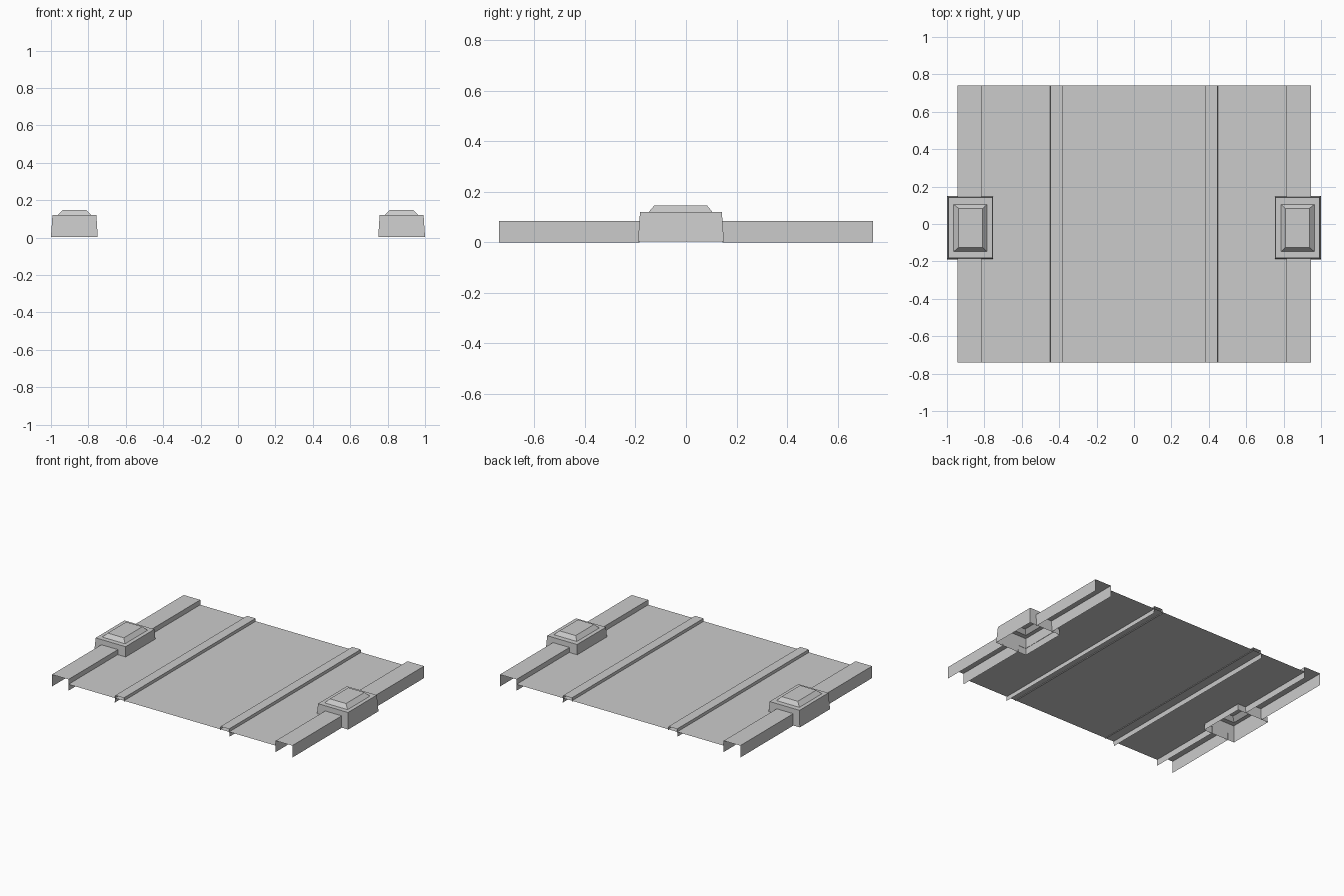
import bpy

cube = bpy.data.objects.get("Cube")
if cube:
    bpy.data.objects.remove(cube, do_unlink=True)

grey = bpy.data.materials.new("plain grey")
grey.use_nodes = True
COLOUR = (0.6, 0.6, 0.6, 1)
grey.diffuse_color = COLOUR
grey.node_tree.nodes["Principled BSDF"].inputs["Base Color"].default_value = COLOUR

BACK = 0.74                    # half length of the deck
BOX_Y = (-0.185, 0.145)        # stretch covered by the housings
FLOOR_Z, CURB_Z, RIB_Z = 0.05, 0.085, 0.07


def add_mesh(name, verts, faces):
    mesh = bpy.data.meshes.new(name)
    mesh.from_pydata(verts, [], faces)
    mesh.materials.append(grey)
    obj = bpy.data.objects.new(name, mesh)
    bpy.context.collection.objects.link(obj)
    return obj


def sheet(name, profile, y0=-BACK, y1=BACK):
    """Thin folded sheet: an open x-z profile swept along y."""
    n = len(profile)
    verts = [(x, y, z) for y in (y0, y1) for x, z in profile]
    faces = [(i, i + 1, n + i + 1, n + i) for i in range(n - 1)]
    return add_mesh(name, verts, faces)


def housing(name, rings):
    """Open-bottomed stepped cover lofted through rectangles (x0, x1, y0, y1, z)."""
    verts, faces = [], []
    for x0, x1, y0, y1, z in rings:
        verts += [(x0, y0, z), (x1, y0, z), (x1, y1, z), (x0, y1, z)]
    for r in range(len(rings) - 1):
        for i in range(4):
            j = (i + 1) % 4
            faces.append((4 * r + i, 4 * r + j, 4 * r + 4 + j, 4 * r + 4 + i))
    top = 4 * len(rings) - 4
    faces.append(tuple(range(top, top + 4)))
    return add_mesh(name, verts, faces)


# Deck panels, narrowed where the housings sit
for label, y0, y1, half in (("front", -BACK, BOX_Y[0], 0.815),
                            ("middle", *BOX_Y, 0.755),
                            ("back", BOX_Y[1], BACK, 0.815)):
    sheet(f"{label}_deck", [(-half, FLOOR_Z), (half, FLOOR_Z)], y0, y1)

for side, s in (("left", 1), ("right", -1)):
    # Raised edge channels, broken by the housing
    curb = [(s * 0.945, 0), (s * 0.945, CURB_Z), (s * 0.815, CURB_Z), (s * 0.815, 0.005)]
    sheet(f"{side}_front_curb", curb, -BACK, BOX_Y[0])
    sheet(f"{side}_back_curb", curb, BOX_Y[1], BACK)

    # Long rib with a deeper outer flange
    sheet(f"{side}_rib", [(s * 0.452, 0.017), (s * 0.447, RIB_Z),
                          (s * 0.38, RIB_Z), (s * 0.378, 0.043)])

    # Stepped housing with a bevelled cap
    rings = [(0.75, 1.0, -0.19, 0.15, 0.004),
             (0.757, 0.992, -0.182, 0.142, 0.12),
             (0.785, 0.965, -0.148, 0.105, 0.12),
             (0.81, 0.937, -0.125, 0.083, 0.147)]
    if s < 0:
        rings = [(-b, -a, c, d, z) for a, b, c, d, z in rings]
    housing(f"{side}_housing", rings)
